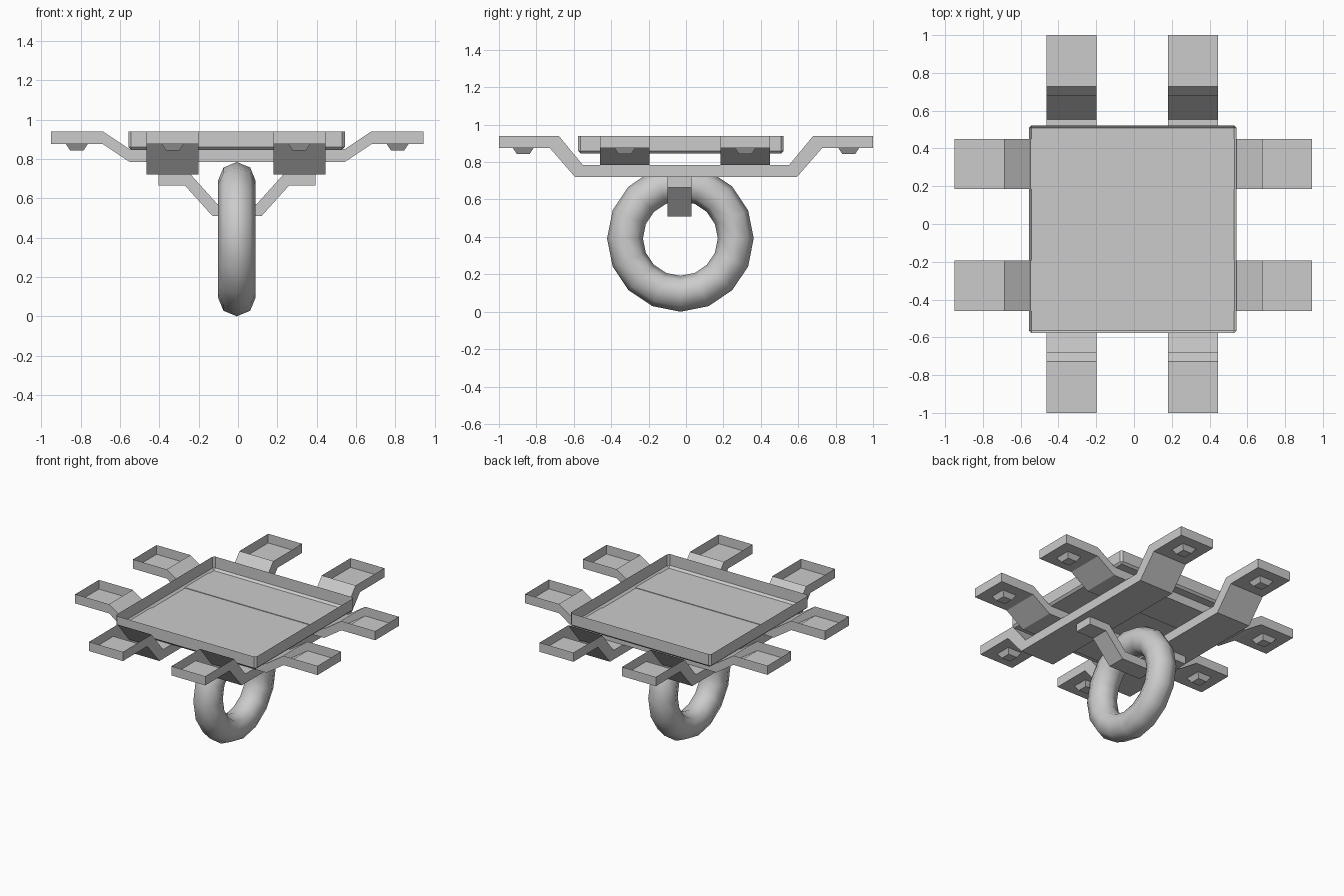
import bpy, bmesh, math
from mathutils import Matrix

cube = bpy.data.objects.get("Cube")
if cube:
    bpy.data.objects.remove(cube, do_unlink=True)

metal = bpy.data.materials.new("plain_grey")
metal.use_nodes = True
GREY = (0.6, 0.6, 0.6, 1)
metal.diffuse_color = GREY
metal.node_tree.nodes["Principled BSDF"].inputs["Base Color"].default_value = GREY


def finish(bm, name):
    mesh = bpy.data.meshes.new(name)
    bm.to_mesh(mesh)
    bm.free()
    mesh.materials.append(metal)
    obj = bpy.data.objects.new(name, mesh)
    bpy.context.collection.objects.link(obj)
    return obj


def extrude_profile(bm, profile, width):
    """Extrude an (x, z) outline along y, centred on y = 0."""
    near = [bm.verts.new((x, -width / 2, z)) for x, z in profile]
    face = bm.faces.new(near)
    new = bmesh.ops.extrude_face_region(bm, geom=[face])["geom"]
    moved = [v for v in new if isinstance(v, bmesh.types.BMVert)]
    bmesh.ops.translate(bm, verts=moved, vec=(0, width, 0))
    bmesh.ops.recalc_face_normals(bm, faces=bm.faces)


def mirrored(half):
    return half + [(-x, z) for x, z in reversed(half)]


def strap(name, upper, lower, end, stud_at, turn, location):
    """Cranked strap with open-topped end pads and a tapered stud under each."""
    bm = bmesh.new()
    top = [(-end, PAD_TOP)] + upper
    bottom = [(-end, PAD_BASE)] + lower
    extrude_profile(bm, mirrored(top) + mirrored(bottom)[::-1], ARM_WIDTH)
    # open the pads
    pads = [f for f in bm.faces if f.normal.z > 0.9
            and abs(f.calc_center_median().z - PAD_TOP) < 0.001]
    bmesh.ops.delete(bm, geom=pads, context="FACES_ONLY")
    # studs
    for side in (-1, 1):
        bmesh.ops.create_cone(
            bm, cap_ends=True, segments=4, radius1=0.048, radius2=0.078, depth=0.032,
            matrix=Matrix.Translation((side * stud_at, 0, PAD_BASE - 0.016))
            @ Matrix.Rotation(math.pi / 4, 4, "Z"))
    bm.transform(Matrix.Translation(location) @ Matrix.Rotation(turn, 4, "Z"))
    finish(bm, name)


PAD_TOP, PAD_BASE = 0.94, 0.875
ARM_WIDTH = 0.265
ARM_OFFSET = 0.322

# Crossing straps, two each way
for side, label in ((-1, "a"), (1, "b")):
    strap("cross_strap_" + label,
          [(-0.683, PAD_TOP), (-0.548, 0.85)],
          [(-0.683, PAD_BASE), (-0.548, 0.785)],
          0.947, 0.815, 0, (-0.004, side * ARM_OFFSET - 0.005, 0))
    strap("long_strap_" + label,
          [(-0.68, PAD_TOP), (-0.552, 0.785)],
          [(-0.728, PAD_BASE), (-0.593, 0.72)],
          1.0, 0.87, math.pi / 2, (side * ARM_OFFSET - 0.01, 0, 0))

# Open tray with bevelled corners and bottom edges
bm = bmesh.new()
bmesh.ops.create_cube(bm, size=1, matrix=Matrix.Translation((-0.007, -0.028, 0.893))
                      @ Matrix.Diagonal((1.1, 1.1, 0.094, 1)))
lid = [f for f in bm.faces if f.normal.z > 0.9]
bmesh.ops.delete(bm, geom=lid, context="FACES_ONLY")
sharp = [e for e in bm.edges if not e.is_boundary]
bmesh.ops.bevel(bm, geom=sharp, offset=0.014, segments=1, affect="EDGES")
finish(bm, "tray")

# Hanger bracket under the straps
bm = bmesh.new()
outer = [(-0.4, 0.665), (-0.265, 0.665), (-0.125, 0.51)]
inner = [(-0.4, 0.72), (-0.235, 0.72), (-0.1, 0.57)]
extrude_profile(bm, mirrored(inner) + mirrored(outer)[::-1], 0.13)
bm.transform(Matrix.Translation((-0.005, -0.035, 0)))
finish(bm, "hanger_bracket")

# Hanging ring
bpy.ops.mesh.primitive_torus_add(
    major_segments=16, minor_segments=8, major_radius=0.296, minor_radius=0.096,
    location=(-0.006, -0.03, 0.392), rotation=(0, math.pi / 2, 0))
ring = bpy.context.object
ring.name = "hanging_ring"
ring.data.materials.append(metal)
bpy.ops.object.shade_smooth()
